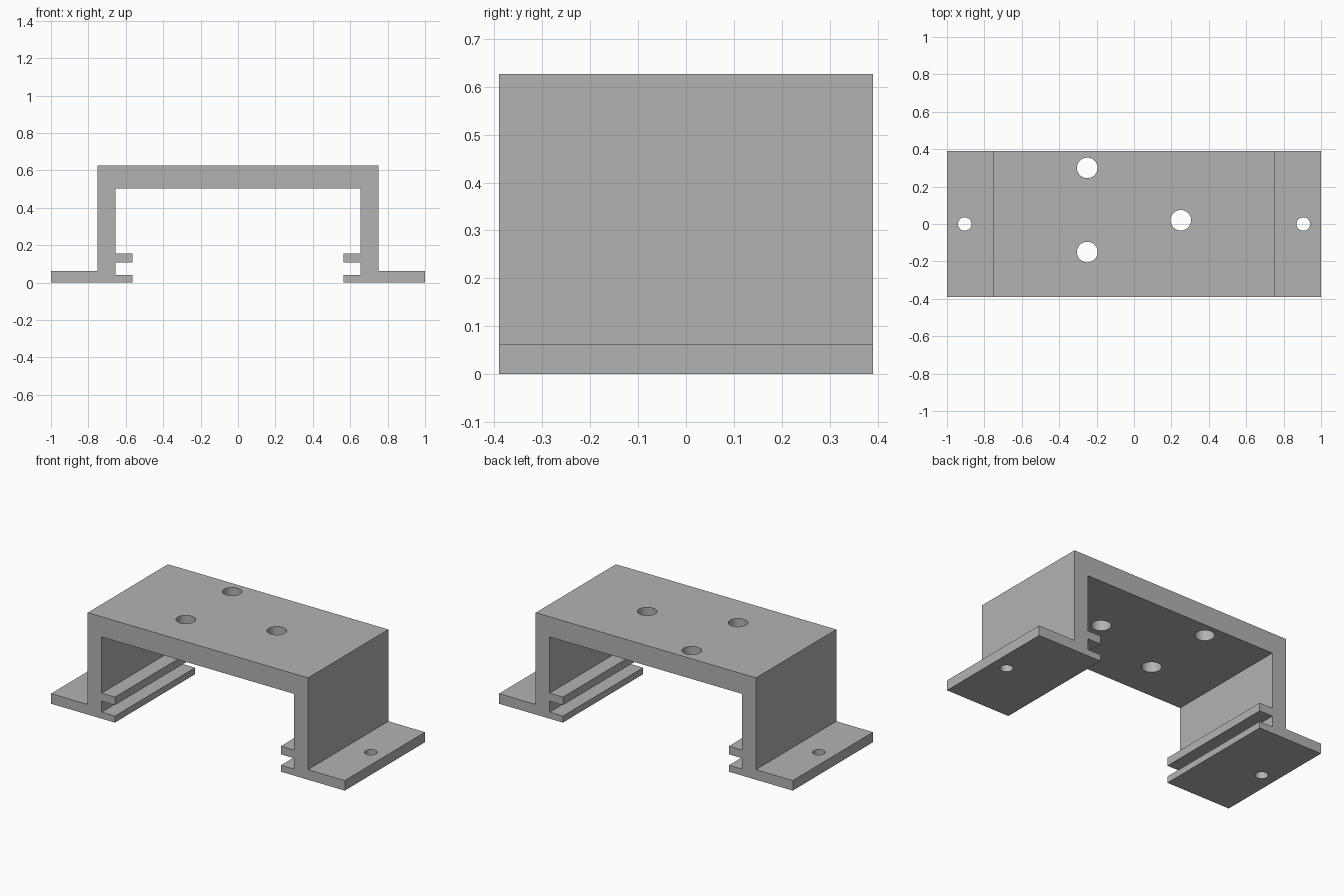
import bpy
import bmesh
import math

cube = bpy.data.objects.get("Cube")
if cube:
    bpy.data.objects.remove(cube, do_unlink=True)

HALF_DEPTH = 0.39

grey = bpy.data.materials.new("plain grey")
grey.use_nodes = True
colour = (0.45, 0.45, 0.45, 1)
grey.diffuse_color = colour
grey.node_tree.nodes["Principled BSDF"].inputs["Base Color"].default_value = colour


def add_object(name, bm):
    bmesh.ops.recalc_face_normals(bm, faces=bm.faces)
    mesh = bpy.data.meshes.new(name)
    bm.to_mesh(mesh)
    bm.free()
    mesh.materials.append(grey)
    obj = bpy.data.objects.new(name, mesh)
    bpy.context.collection.objects.link(obj)
    return obj


# Bracket: right half of the section, mirrored and extruded front to back
half = [(0, 0.627), (0.75, 0.627), (0.75, 0.062), (1, 0.062), (1, 0),
        (0.565, 0), (0.565, 0.04), (0.655, 0.04), (0.655, 0.107),
        (0.565, 0.107), (0.565, 0.157), (0.655, 0.157), (0.655, 0.503)]
section = half[1:] + [(-x, z) for x, z in reversed(half[1:])]
bm = bmesh.new()
face = bm.faces.new([bm.verts.new((x, -HALF_DEPTH, z)) for x, z in section])
extruded = bmesh.ops.extrude_face_region(bm, geom=[face], use_keep_orig=True)
moved = [v for v in extruded["geom"] if isinstance(v, bmesh.types.BMVert)]
bmesh.ops.translate(bm, verts=moved, vec=(0, 2 * HALF_DEPTH, 0))
bracket = add_object("bracket", bm)

# Screw holes: three through the deck, one through each foot
holes = [(-0.25, 0.3, 0.055), (-0.25, -0.15, 0.055), (0.25, 0.02, 0.055),
         (-0.905, 0, 0.036), (0.905, 0, 0.036)]
bm = bmesh.new()
for x, y, radius in holes:
    pin = bmesh.ops.create_cone(bm, cap_ends=True, segments=48, radius1=radius,
                                radius2=radius, depth=2)
    bmesh.ops.translate(bm, verts=pin["verts"], vec=(x, y, 0.3))
cutter = add_object("hole_cutter", bm)
cutter.hide_render = True

cut = bracket.modifiers.new("screw holes", "BOOLEAN")
cut.operation = "DIFFERENCE"
cut.solver = "EXACT"
cut.object = cutter
bpy.context.view_layer.objects.active = bracket
bracket.select_set(True)
bpy.ops.object.modifier_apply(modifier=cut.name)
bpy.data.objects.remove(cutter, do_unlink=True)

# Smooth hole walls, crisp plate edges
bpy.ops.object.shade_smooth_by_angle(angle=math.radians(30))
